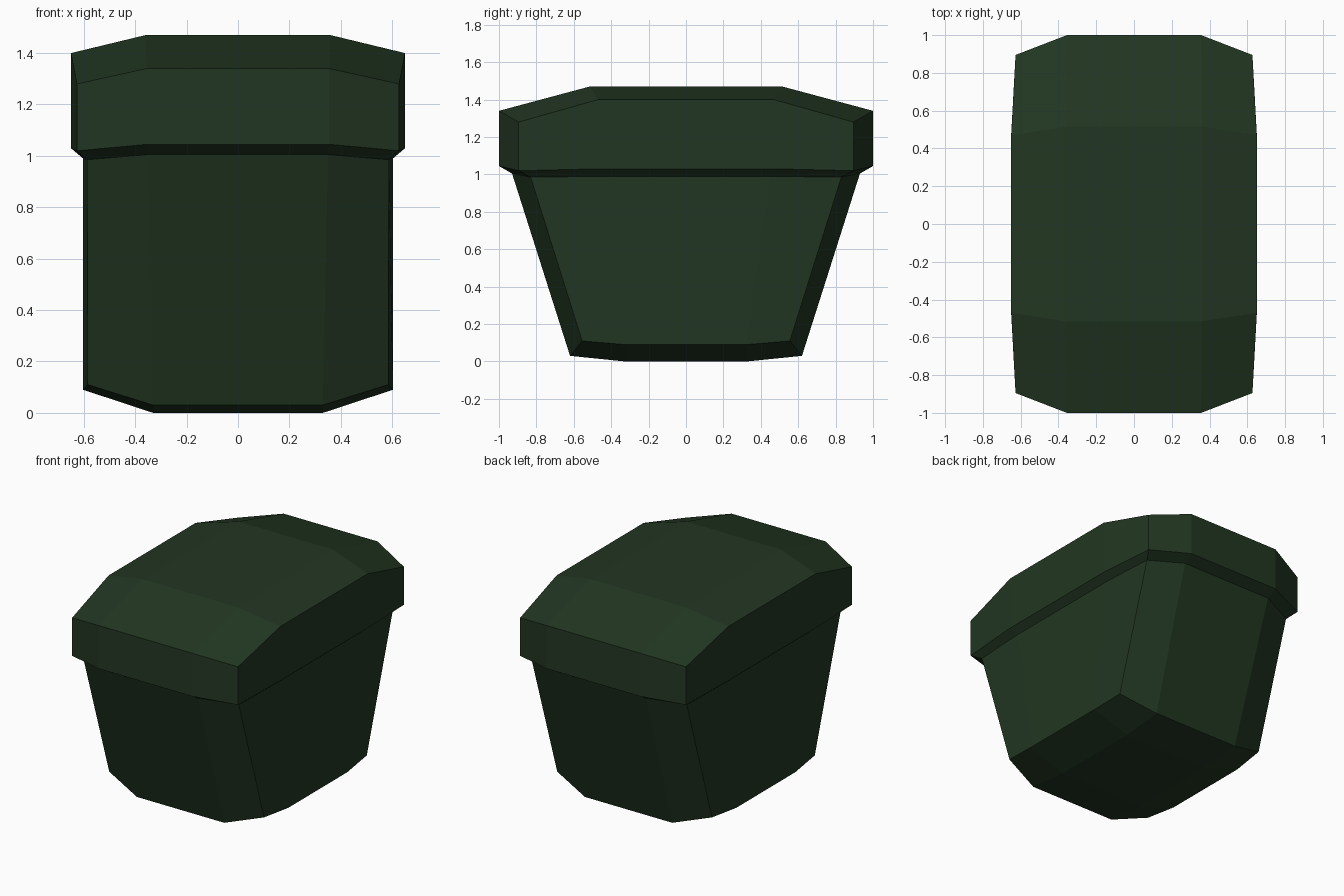
import bpy
import bmesh

if "Cube" in bpy.data.objects:
    bpy.data.objects.remove(bpy.data.objects["Cube"])

mat = bpy.data.materials.new("dark_green")
mat.diffuse_color = (0.016, 0.037, 0.016, 1)
mat.use_nodes = True
mat.node_tree.nodes["Principled BSDF"].inputs["Base Color"].default_value = mat.diffuse_color

QUADS = [(1, -1), (1, 1), (-1, 1), (-1, -1)]


def ring(bm, front, corner, side):
    """12-sided loop mirrored from one quadrant's front, corner and side points."""
    verts = []
    for k, (sx, sy) in enumerate(QUADS):
        pts = (front, corner, side) if k % 2 == 0 else (side, corner, front)
        verts += [bm.verts.new((x * sx, y * sy, z)) for x, y, z in pts]
    return verts


def bridge(bm, a, b):
    for i in range(12):
        j = (i + 1) % 12
        bm.faces.new((a[i], a[j], b[j], b[i]))


def cap(bm, loop, centre):
    """3 x 3 panel grid closing a loop."""
    x, y, z = centre
    inner = [bm.verts.new((x * sx, y * sy, z)) for sx, sy in QUADS]
    bm.faces.new(inner)
    for k in range(4):
        bm.faces.new((inner[k], *loop[3 * k:3 * k + 3]))
        bm.faces.new((inner[k], loop[3 * k + 2], loop[(3 * k + 3) % 12], inner[(k + 1) % 4]))


def shell(name, profile, centre):
    bm = bmesh.new()
    loops = [ring(bm, *p) for p in profile]
    for a, b in zip(loops, loops[1:]):
        bridge(bm, a, b)
    cap(bm, loops[-1], centre)
    bmesh.ops.recalc_face_normals(bm, faces=bm.faces)
    # make sure the capped end faces outward
    bm.faces.ensure_lookup_table()
    f = bm.faces[0]
    if f.normal.dot(f.calc_center_median() * 1.0 - f.calc_center_median().project((0, 0, 1))) < 0:
        bmesh.ops.reverse_faces(bm, faces=bm.faces)
    me = bpy.data.meshes.new(name)
    bm.to_mesh(me)
    bm.free()
    me.materials.append(mat)
    ob = bpy.data.objects.new(name, me)
    bpy.context.collection.objects.link(ob)


# Seam shared by body and lid
seam = ((0.35, 0.93, 1.005), (0.587, 0.83, 0.985), (0.603, 0.45, 0.99))

# Tapered body with bevelled underside
shell("body", [
    seam,
    ((0.33, 0.62, 0.03), (0.585, 0.555, 0.11), (0.603, 0.32, 0.09)),
], (0.33, 0.325, 0.0))

# Overhanging domed lid
shell("lid", [
    seam,
    ((0.355, 1.0, 1.045), (0.627, 0.895, 1.02), (0.65, 0.48, 1.03)),
    ((0.355, 1.0, 1.34), (0.627, 0.895, 1.28), (0.65, 0.47, 1.40)),
], (0.36, 0.515, 1.47))
